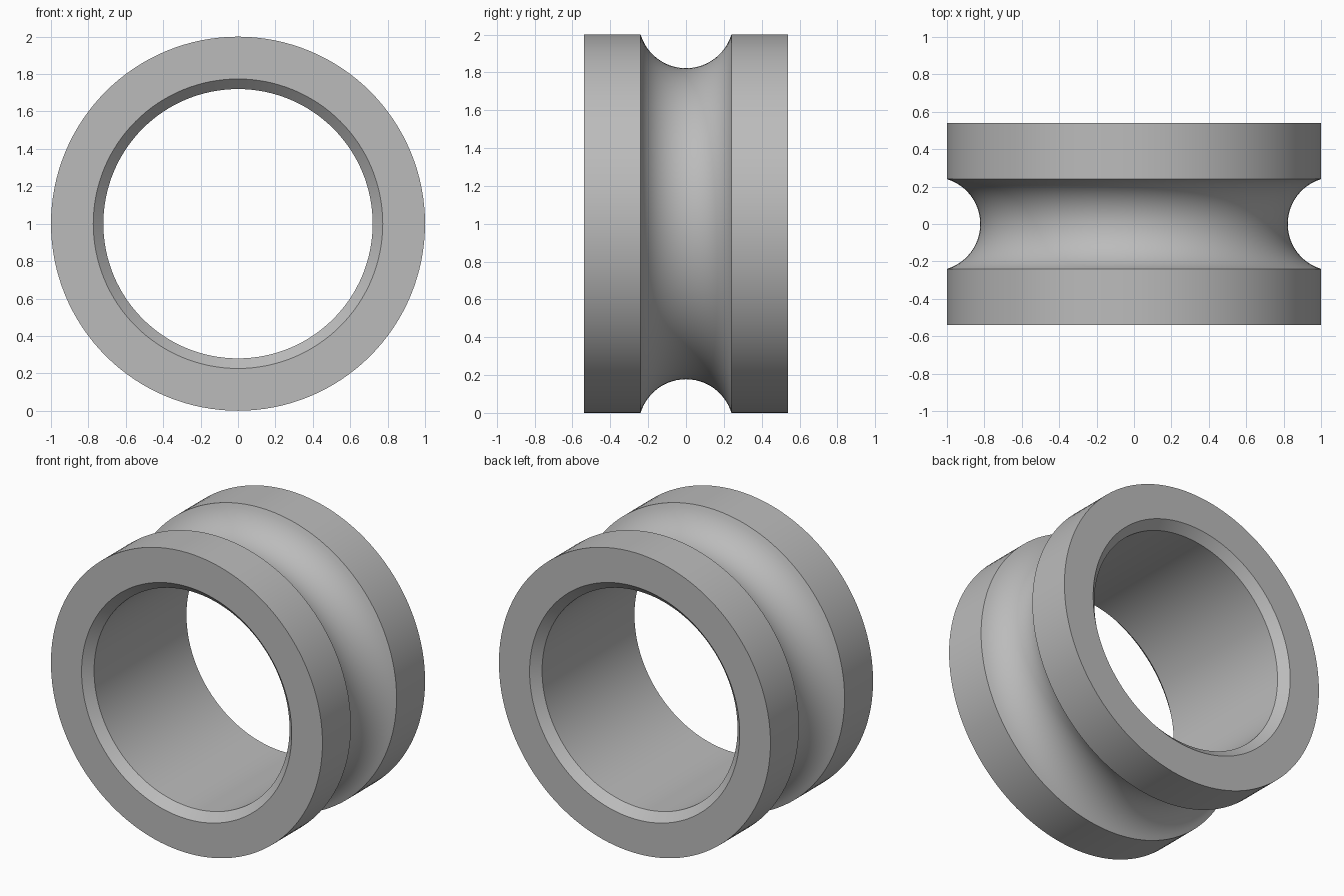
import bpy, bmesh, math
from mathutils import Vector, Matrix

cube = bpy.data.objects.get("Cube")
if cube:
    bpy.data.objects.remove(cube, do_unlink=True)

# Overall sizes
OUTER, BORE, HALF_WIDTH = 1.0, 0.72, 0.54
CHAMFER = 0.054
GROOVE_HALF, GROOVE_DEPTH = 0.24, 0.178
SEGMENTS, ARC_STEPS = 128, 24

# Plain grey metal
grey = bpy.data.materials.new("grey metal")
grey.use_nodes = True
colour = (0.5, 0.5, 0.5, 1)
grey.diffuse_color = colour
grey.node_tree.nodes["Principled BSDF"].inputs["Base Color"].default_value = colour

# Closed cross-section as (radius, y): bore, chamfers, rims and round groove
arc_r = (GROOVE_HALF ** 2 + GROOVE_DEPTH ** 2) / (2 * GROOVE_DEPTH)
arc_centre = OUTER - GROOVE_DEPTH + arc_r
sweep = math.asin(GROOVE_HALF / arc_r)
profile = [(BORE, HALF_WIDTH - CHAMFER), (BORE, CHAMFER - HALF_WIDTH),
           (BORE + CHAMFER, -HALF_WIDTH), (OUTER, -HALF_WIDTH)]
for i in range(ARC_STEPS + 1):
    a = sweep * (2 * i / ARC_STEPS - 1)
    profile.append((arc_centre - arc_r * math.cos(a), arc_r * math.sin(a)))
profile += [(OUTER, HALF_WIDTH), (BORE + CHAMFER, HALF_WIDTH)]

# Revolve the cross-section around the y axis
bm = bmesh.new()
rings = []
for s in range(SEGMENTS):
    turn = Matrix.Rotation(math.tau * s / SEGMENTS, 3, 'Y')
    rings.append([bm.verts.new(turn @ Vector((r, y, 0)) + Vector((0, 0, OUTER)))
                  for r, y in profile])
n = len(profile)
for s in range(SEGMENTS):
    here, after = rings[s], rings[(s + 1) % SEGMENTS]
    for i in range(n):
        j = (i + 1) % n
        bm.faces.new((here[i], here[j], after[j], after[i]))
bmesh.ops.recalc_face_normals(bm, faces=bm.faces)
mesh = bpy.data.meshes.new("grooved_ring")
bm.to_mesh(mesh)
bm.free()
mesh.materials.append(grey)

ring = bpy.data.objects.new("grooved_ring", mesh)
bpy.context.collection.objects.link(ring)

# Smooth surfaces with crisp rims
bpy.ops.object.select_all(action='DESELECT')
ring.select_set(True)
bpy.context.view_layer.objects.active = ring
bpy.ops.object.shade_smooth_by_angle(angle=math.radians(30))
